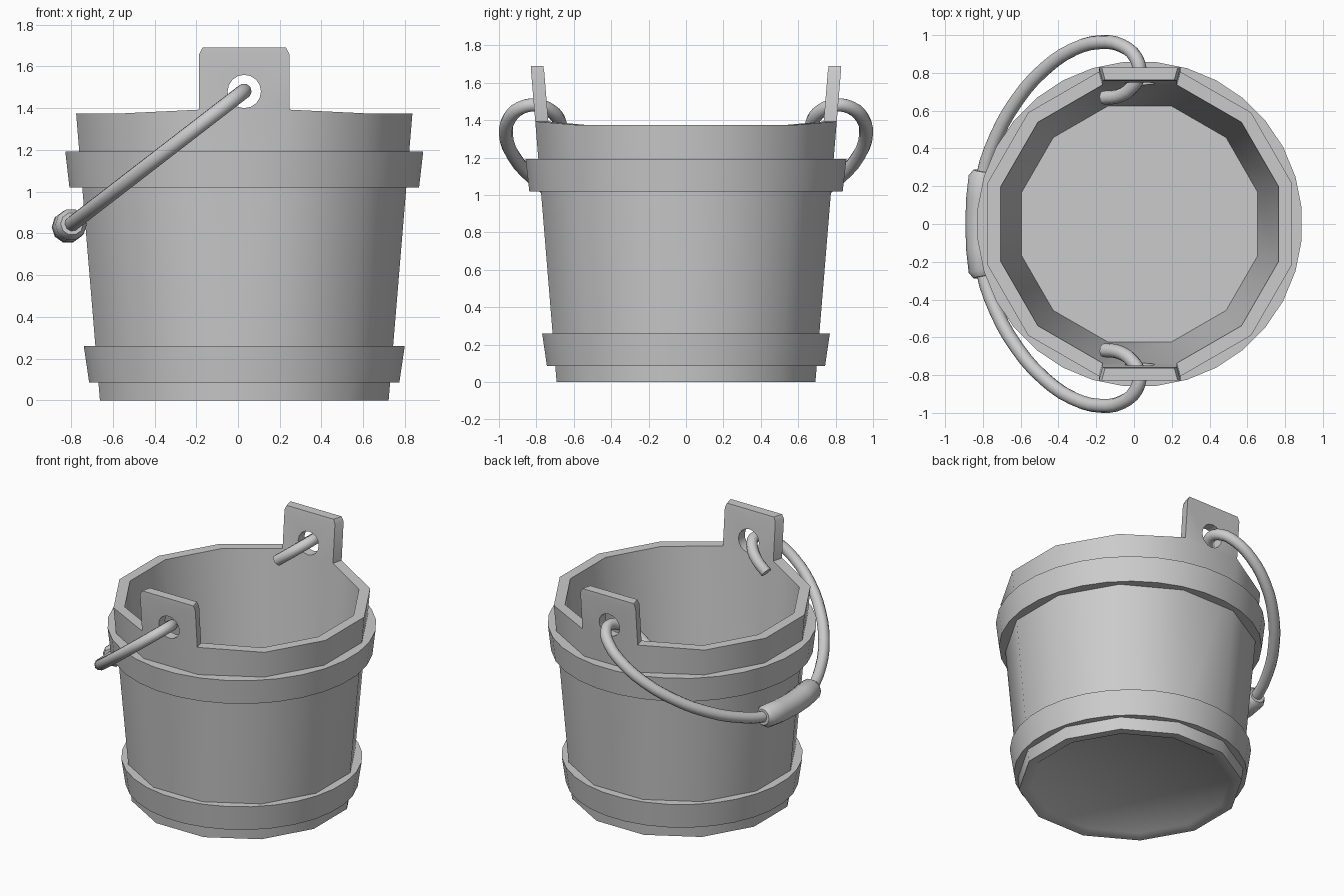
import bpy, bmesh, math
from mathutils import Vector

if "Cube" in bpy.data.objects:
    bpy.data.objects.remove(bpy.data.objects["Cube"])

CX = 0.03  # bucket axis is slightly right of centre


def finish(obj, angle=40):
    bpy.ops.object.select_all(action='DESELECT')
    obj.select_set(True)
    bpy.context.view_layer.objects.active = obj
    bpy.ops.object.shade_smooth_by_angle(angle=math.radians(angle))


def add_object(name, bm):
    bmesh.ops.recalc_face_normals(bm, faces=bm.faces)
    mesh = bpy.data.meshes.new(name)
    bm.to_mesh(mesh)
    bm.free()
    obj = bpy.data.objects.new(name, mesh)
    bpy.context.collection.objects.link(obj)
    return obj


def lathe(bm, profile, n, closed):
    """Revolve (radius, z) points into n sides; cap the ends or close into a ring."""
    rings = []
    for r, z in profile:
        angles = [2 * math.pi * (i + 0.5) / n for i in range(n)]
        rings.append([bm.verts.new((CX + r * math.cos(a), r * math.sin(a), z)) for a in angles])
    last = len(rings) if closed else len(rings) - 1
    for k in range(last):
        a, b = rings[k], rings[(k + 1) % len(rings)]
        for i in range(n):
            j = (i + 1) % n
            bm.faces.new((a[i], a[j], b[j], b[i]))
    if not closed:
        bm.faces.new(rings[0])
        bm.faces.new(rings[-1])
    return rings


# Twelve-sided tub: profile given as distance to the flats
flat = math.cos(math.pi / 12)
tub = [(0.62, 0.012), (0.635, 0), (0.692, 0), (0.806, 1.375), (0.736, 1.375), (0.625, 0.05)]
bm = bmesh.new()
rings = lathe(bm, [(r / flat, z) for r, z in tub], 12, False)
for v in rings[3] + rings[4]:  # rim rises a little towards the ears
    if abs(v.co.x - CX) < 0.25:
        v.co.z += 0.018

# Ears: the front and back rim faces pulled up, with a narrowed top
bm.normal_update()
rim = set(rings[3] + rings[4])
ears = [f for f in bm.faces if all(v in rim for v in f.verts)
        and abs(f.calc_center_median().x - CX) < 0.05]
for face in ears:
    side = math.copysign(1, face.calc_center_median().y)
    for top, shrink in ((1.66, 1.0), (1.69, 0.93)):
        new = bmesh.ops.extrude_discrete_faces(bm, faces=[face])['faces'][0]
        face = new
        c = face.calc_center_median()
        rise = top - c.z
        for v in face.verts:
            v.co = c + (v.co - c) * shrink + Vector((0, side * 0.083 * rise, rise))
body = add_object("bucket_body", bm)

# Handle holes through both ears
bpy.ops.mesh.primitive_cylinder_add(vertices=16, radius=0.08, depth=2.4,
                                    location=(CX, 0, 1.48), rotation=(math.pi / 2, 0, 0))
cutter = bpy.context.object
cutter.name = "hole_cutter"
cutter.hide_render = True
mod = body.modifiers.new("holes", 'BOOLEAN')
mod.object = cutter
mod.operation = 'DIFFERENCE'
mod.solver = 'EXACT'
bpy.context.view_layer.objects.active = body
bpy.ops.object.modifier_apply(modifier=mod.name)
bpy.data.objects.remove(cutter)
finish(body)

# Hoops
hoops = {"upper_hoop": [(0.842, 1.02), (0.862, 1.193), (0.77, 1.193), (0.755, 1.02)],
         "lower_hoop": [(0.747, 0.085), (0.773, 0.26), (0.69, 0.26), (0.675, 0.085)]}
for name, profile in hoops.items():
    bm = bmesh.new()
    lathe(bm, profile, 32, True)
    finish(add_object(name, bm))


def tube(name, points, depth, smooth_path):
    """Round tube through (x, y, radius) points lying in the tilted handle plane."""
    curve = bpy.data.curves.new(name, 'CURVE')
    curve.dimensions = '3D'
    curve.bevel_depth = depth
    curve.bevel_resolution = 3
    curve.resolution_u = 3
    curve.use_fill_caps = True
    spline = curve.splines.new('BEZIER' if smooth_path else 'POLY')
    pts = spline.bezier_points if smooth_path else spline.points
    pts.add(len(points) - 1)
    for p, (x, y, r) in zip(pts, points):
        co = (x, y, 1.483 + 0.772 * (x - 0.03))
        p.radius = r
        if smooth_path:
            p.co = co
            p.handle_left_type = p.handle_right_type = 'AUTO'
        else:
            p.co = (*co, 1)
    obj = bpy.data.objects.new(name, curve)
    bpy.context.collection.objects.link(obj)
    bpy.ops.object.select_all(action='DESELECT')
    obj.select_set(True)
    bpy.context.view_layer.objects.active = obj
    bpy.ops.object.convert(target='MESH')
    finish(bpy.context.object)


# Bail handle, mirrored front to back
half = [(-0.16, 0.668), (-0.08, 0.678), (-0.01, 0.725), (0.028, 0.80), (0.01, 0.88), (-0.06, 0.942),
        (-0.17, 0.963), (-0.32, 0.925), (-0.48, 0.815), (-0.62, 0.655), (-0.73, 0.46), (-0.80, 0.25)]
path = [(x, y, 1) for x, y in half] + [(-0.817, 0, 1)] + [(x, -y, 1) for x, y in reversed(half)]
tube("bail_handle", path, 0.037, True)

# Grip with rounded ends
ends = [(-0.796, 0.28, 0.7), (-0.80, 0.25, 0.97), (-0.811, 0.13, 1)]
grip = ends + [(-0.815, 0, 1)] + [(x, -y, r) for x, y, r in reversed(ends)]
tube("handle_grip", grip, 0.078, False)
